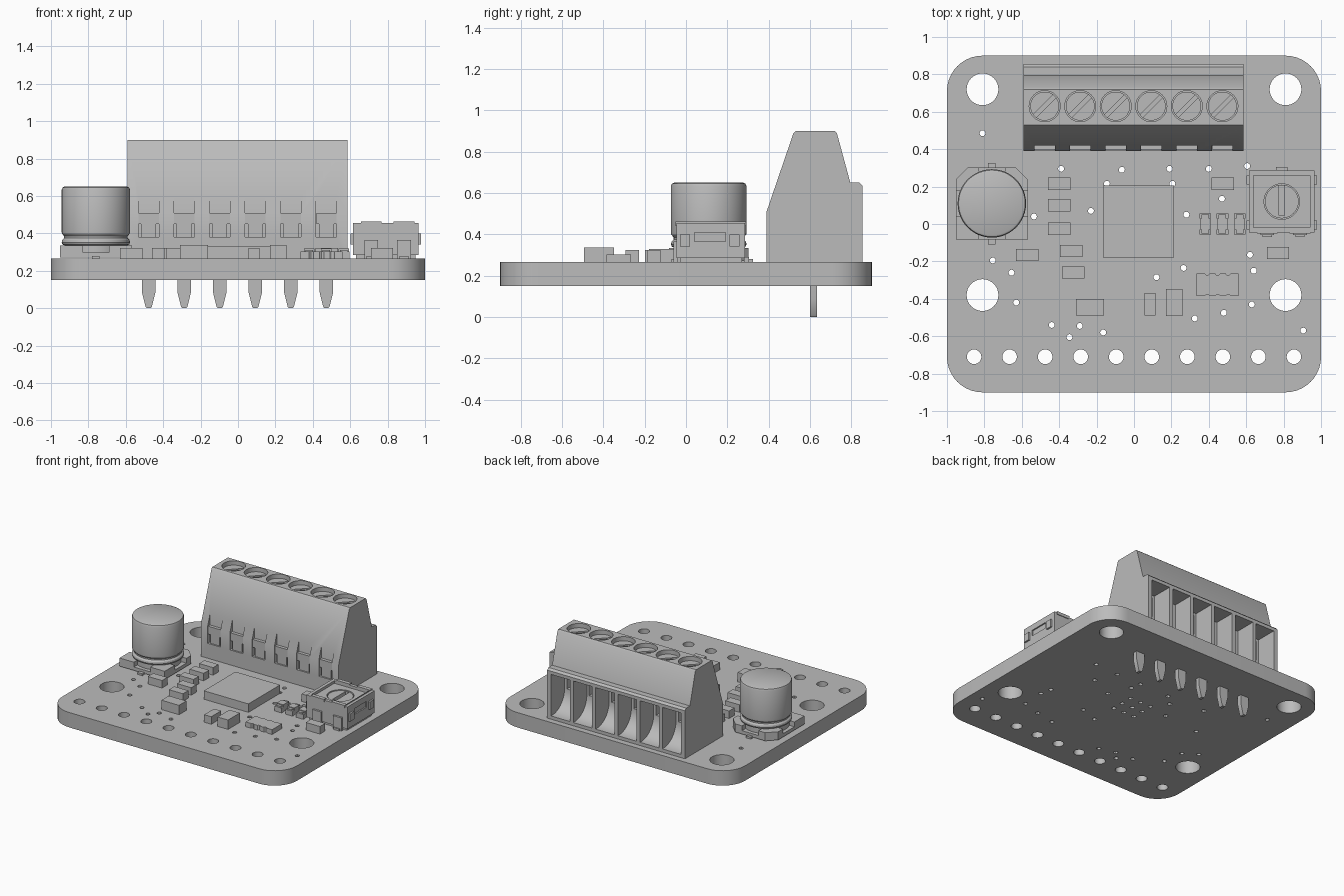
import bpy, bmesh
from math import sin, cos, pi, radians
from mathutils import Matrix, Vector

default = bpy.data.objects.get("Cube")
if default:
    bpy.data.objects.remove(default)

grey = bpy.data.materials.new("plain grey")
grey.use_nodes = True
tone = (0.5, 0.5, 0.5, 1)
grey.diffuse_color = tone
grey.node_tree.nodes["Principled BSDF"].inputs["Base Color"].default_value = tone

parts = []
AXES = {
    "Z": Matrix.Identity(4),
    "X": Matrix(((0, 0, 1, 0), (1, 0, 0, 0), (0, 1, 0, 0), (0, 0, 0, 1))),
    "Y": Matrix(((1, 0, 0, 0), (0, 0, -1, 0), (0, 1, 0, 0), (0, 0, 0, 1))),
}
SHIFT = {"X": Vector((1, 0, 0)), "Y": Vector((0, 1, 0)), "Z": Vector((0, 0, 1))}


def add(name, mesh):
    mesh.materials.clear()
    mesh.materials.append(grey)
    obj = bpy.data.objects.new(name, mesh)
    bpy.context.collection.objects.link(obj)
    parts.append(obj)
    return obj


def evaluated_mesh(obj):
    deps = bpy.context.evaluated_depsgraph_get()
    return bpy.data.meshes.new_from_object(obj.evaluated_get(deps))


def circle(x, y, r, n=32):
    return [(x + r * cos(2 * pi * i / n), y + r * sin(2 * pi * i / n)) for i in range(n)]


def rect(x0, x1, y0, y1):
    return [(x0, y0), (x1, y0), (x1, y1), (x0, y1)]


def prism(name, loops, lo, hi, axis="Z"):
    """Extrude closed outlines (inner ones become holes) along an axis."""
    curve = bpy.data.curves.new(name, "CURVE")
    curve.dimensions, curve.fill_mode = "2D", "BOTH"
    curve.extrude = (hi - lo) / 2
    for loop in loops:
        spline = curve.splines.new("POLY")
        spline.points.add(len(loop) - 1)
        for point, (a, b) in zip(spline.points, loop):
            point.co = (a, b, 0, 1)
        spline.use_cyclic_u = True
    helper = bpy.data.objects.new(name + " outline", curve)
    bpy.context.collection.objects.link(helper)
    mesh = evaluated_mesh(helper)
    bpy.data.objects.remove(helper)
    bm = bmesh.new()
    bm.from_mesh(mesh)
    bmesh.ops.remove_doubles(bm, verts=bm.verts, dist=1e-5)
    bm.transform(Matrix.Translation(SHIFT[axis] * (lo + hi) / 2) @ AXES[axis])
    bmesh.ops.recalc_face_normals(bm, faces=bm.faces)
    bm.to_mesh(mesh)
    bm.free()
    return add(name, mesh)


def box(name, x0, x1, y0, y1, z0, z1):
    return prism(name, [rect(x0, x1, y0, y1)], z0, z1)


def chip(name, x, y, w, d, top):
    return box(name, x - w / 2, x + w / 2, y - d / 2, y + d / 2, TOP, top)


def lathe(name, profile, x, y, n=48):
    bm = bmesh.new()
    verts = [bm.verts.new((r, 0, z)) for r, z in profile]
    edges = [bm.edges.new(pair) for pair in zip(verts, verts[1:])]
    bmesh.ops.spin(bm, geom=verts + edges, axis=(0, 0, 1), cent=(0, 0, 0),
                   angle=2 * pi, steps=n)
    bmesh.ops.remove_doubles(bm, verts=bm.verts, dist=1e-5)
    bmesh.ops.recalc_face_normals(bm, faces=bm.faces)
    bmesh.ops.translate(bm, verts=bm.verts, vec=(x, y, 0))
    mesh = bpy.data.meshes.new(name)
    bm.to_mesh(mesh)
    bm.free()
    return add(name, mesh)


def cut(target, *cutters):
    for cutter in cutters:
        mod = target.modifiers.new("cut", "BOOLEAN")
        mod.operation, mod.solver, mod.object = "DIFFERENCE", "EXACT", cutter
        mesh = evaluated_mesh(target)
        target.modifiers.clear()
        target.data = mesh
        parts.remove(cutter)
        bpy.data.objects.remove(cutter)


# Circuit board with mounting, header and via holes
BOTTOM, TOP = 0.15, 0.265
outline = []
for k, (sx, sy) in enumerate([(1, 1), (-1, 1), (-1, -1), (1, -1)]):
    for i in range(11):
        a = (k + i / 10) * pi / 2
        outline.append((sx * 0.81 + 0.19 * cos(a), sy * 0.71 + 0.19 * sin(a)))
holes = [circle(x, y, 0.085) for x in (-0.81, 0.81) for y in (0.72, -0.38)]
holes += [circle(-0.855 + 0.19 * i, -0.71, 0.039, 24) for i in range(10)]
vias = [(-.81, .485), (-.39, .295), (-.065, .29), (.19, .295), (.4, .295), (.605, .31),
        (.47, .135), (.28, .05), (-.23, .07), (-.535, .04), (-.755, -.195), (-.655, -.26),
        (-.63, -.42), (-.44, -.54), (-.29, -.545), (-.345, -.605), (-.165, -.58),
        (.12, -.285), (.265, -.235), (.325, -.505), (.48, -.475), (.63, -.43),
        (.64, -.25), (.62, -.165), (.905, -.57), (-.145, .215), (.205, .215)]
vias += [(0.025 + 0.09 * i, 0.01 + 0.09 * j) for i in (-1, 0, 1) for j in (-1, 0, 1)]
holes += [circle(x, y, 0.016, 12) for x, y in vias]
prism("circuit_board", [outline] + holes, BOTTOM, TOP)

# Terminal block housing
profile = [(.39, TOP), (.39, .51), (.52, .89), (.53, .9), (.72, .9), (.73, .89),
           (.795, .65), (.84, .65), (.855, .635), (.855, TOP)]
block = prism("terminal_block", [profile], -0.59, 0.585, "X")
scoop = [(0.9, 0.29), (0.9, 0.61), (0.69, 0.61), (0.69, 0.44)]
scoop += [(0.84 - 0.15 * cos(a), 0.44 - 0.15 * sin(a))
          for a in [radians(10 * i) for i in range(1, 10)]]
for i in range(6):
    x = -0.4775 + 0.19 * i
    cut(block,
        prism("well", [circle(x, 0.63, 0.083)], 0.82, 1),
        box("front_pocket", x - .055, x + .055, .3, .42, .38, .62),
        prism("wire_entry", [scoop], x - .08, x + .08, "X"),
        box("wire_hole", x - .06, x + .06, .6, .75, .44, .59))
    # Slotted screw
    screw = prism("terminal_screw", [circle(x, 0.63, 0.077)], 0.8, 0.87)
    slot = box("slot", -.1, .1, -.011, .011, .845, .9)
    slot.data.transform(Matrix.Translation((x, 0.63, 0)) @ Matrix.Rotation(pi / 4, 4, "Z"))
    cut(screw, slot)
    # Spring clip in the front pocket
    box("clip_bar", x - .054, x + .054, .395, .43, .45, .51)
    box("clip_foot", x - .04, x + .04, .402, .43, .375, .45)
    prism("clamp_screw_tip", [circle(x, 0.66, 0.025, 16)], 0.54, 0.6)
    # Solder pin
    half = [(.036, TOP), (.036, .085), (.03, .06), (.017, .008), (.01, 0)]
    pin = [(x + w, z) for w, z in half] + [(x - w, z) for w, z in reversed(half)]
    prism("solder_pin", [pin], 0.6, 0.635, "Y")

# Electrolytic capacitor
cx, cy = -0.76, 0.11


def base_outline(s, c):
    return [(cx - s, cy - s), (cx + s, cy - s), (cx + s, cy + s - c),
            (cx + s - c, cy + s), (cx - s + c, cy + s), (cx - s, cy + s - c)]


base = prism("capacitor_base", [base_outline(0.193, 0.065)], 0.272, 0.335)
cut(base, box("gap_x", cx - .3, cx + .3, cy - .07, cy + .07, .298, .4),
    box("gap_y", cx - .07, cx + .07, cy - .3, cy + .3, .298, .4))
box("capacitor_lead", cx - .02, cx + .02, cy - .22, cy + .215, TOP, .28)
lathe("capacitor_can", [(0, .29), (.165, .29), (.165, .335), (.178, .34), (.183, .352),
                        (.18, .365), (.17, .375), (.17, .385), (.182, .4), (.183, .41),
                        (.183, .632), (.178, .645), (.168, .65), (0, .65)], cx, cy)

# Main chip and plain surface-mount parts
box("main_chip", -.165, .215, -.18, .205, TOP, .33)
small = [(-.4, .215), (-.4, .1), (-.4, -.025), (-.335, -.145), (-.325, -.26),
         (-.57, -.165), (.475, .215), (.77, -.155)]
for x, y in small:
    chip("small_chip", x, y, .12, .065, .323)
chip("wide_capacitor", -.235, -.445, .15, .09, .337)
chip("tall_capacitor", .215, -.42, .09, .145, .337)
chip("narrow_chip", .085, -.43, .06, .12, .323)

# Resistor array with notched sides
array = chip("resistor_array", .4475, -.325, .225, .12, .302)
for i in range(3):
    for y in (-.39, -.26):
        cut(array, prism("notch", [circle(.3915 + .056 * i, y, .014, 12)], .2, .4))

# Three small diodes with end caps
for x in (.38, .473, .565):
    chip("diode_body", x, 0, .056, .06, .318)
    for y in (-.042, .042):
        chip("diode_cap", x, y, .062, .026, .302)
        chip("diode_neck", x, y * .75, .04, .04, .312)

# Trimmer: open-topped frame, legs, tabs and slotted dial
tx, ty = 0.79, 0.12
trimmer = box("trimmer_frame", .615, .965, -.045, .285, .285, .455)
cut(trimmer,
    box("top_recess", .64, .94, -.02, .26, .435, .5),
    box("side_window", .955, 1, .04, .19, .365, .41),
    prism("dial_seat", [circle(tx, ty, .095)], .39, .5))
dial = prism("trimmer_dial", [circle(tx, ty, .09)], .38, .43)
cut(dial, box("dial_slot", tx - .015, tx + .015, ty - .075, ty + .085, .405, .5))
for s in (-1, 1):
    x = tx + .01 + s * .0875
    box("trimmer_leg", x - .037, x + .037, -.06, -.04, TOP, .365)
    box("trimmer_foot", x - .025, x + .025, -.07, -.04, TOP, .28)
    box("trimmer_clip", x - .055, x + .055, -.05, .29, .44, .463)
    side = tx + s * .178
    box("trimmer_tab", side - .01, side + .01, -.03, .02, .34, .4)
    box("trimmer_tab", side - .01, side + .01, .21, .26, .34, .4)
cut(parts[-3 - 1], box("clip_trim", 0, 0.001, 2, 2.001, 2, 2.001))
for clip in [p for p in parts if p.name.startswith("trimmer_clip")]:
    cut(clip, box("clip_opening", .64, .94, -.02, .26, .4, .5))
box("trimmer_back_tab", tx - .03, tx + .03, .28, .305, TOP, .29)
box("trimmer_base", .63, .95, -.03, .27, TOP, .3)

# Smooth round walls, keep hard edges
bpy.ops.object.select_all(action="DESELECT")
for obj in parts:
    obj.select_set(True)
bpy.context.view_layer.objects.active = parts[0]
bpy.ops.object.shade_smooth_by_angle(angle=radians(30))
